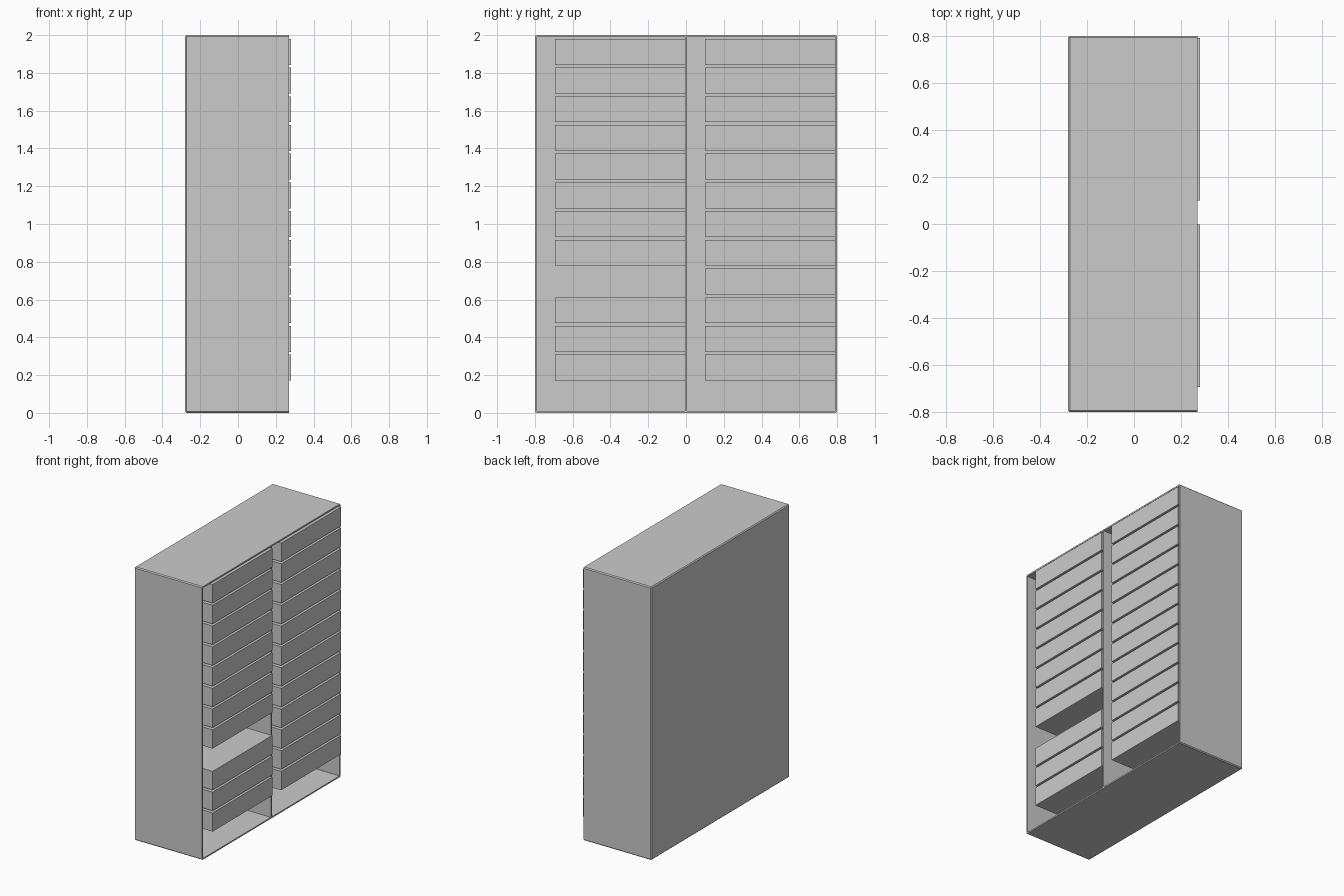
import bpy, bmesh

cube = bpy.data.objects.get("Cube")
if cube:
    bpy.data.objects.remove(cube, do_unlink=True)

grey = bpy.data.materials.new("plain grey")
grey.use_nodes = True
colour = (0.6, 0.6, 0.6, 1)
grey.diffuse_color = colour
grey.node_tree.nodes["Principled BSDF"].inputs["Base Color"].default_value = colour

BACK, RIM, DRAWER_FRONT = -0.28, 0.27, 0.28
HALF_WIDTH, HEIGHT, WALL = 0.8, 2.0, 0.01


def box(name, low, high):
    """Box between two opposite corners."""
    bm = bmesh.new()
    bmesh.ops.create_cube(bm, size=1)
    for v in bm.verts:
        v.co = [a + (b - a) * (c + 0.5) for a, b, c in zip(low, high, v.co)]
    mesh = bpy.data.meshes.new(name)
    bm.to_mesh(mesh)
    bm.free()
    mesh.materials.append(grey)
    obj = bpy.data.objects.new(name, mesh)
    bpy.context.collection.objects.link(obj)
    return obj


# Cabinet shell: chamfered box, open on the drawer side, with thin walls
shell = box("cabinet_shell", (BACK, -HALF_WIDTH, 0), (RIM, HALF_WIDTH, HEIGHT))
bm = bmesh.new()
bm.from_mesh(shell.data)
opening = max(bm.faces, key=lambda f: f.calc_center_median().x)
bmesh.ops.delete(bm, geom=[opening], context='FACES_ONLY')
edges = [e for e in bm.edges if len(e.link_faces) == 2]
bmesh.ops.bevel(bm, geom=edges, offset=0.007, segments=1, affect='EDGES')
bm.to_mesh(shell.data)
bm.free()
walls = shell.modifiers.new("walls", 'SOLIDIFY')
walls.thickness = WALL
walls.offset = -1
walls.use_even_offset = True

# Upright between the two drawer columns
box("centre_divider", (BACK + WALL, -0.005, WALL), (RIM, 0.005, HEIGHT - WALL))

# Drawers, counted from the top; one is missing in the front column
ROWS, PITCH, TOP, TALL, WIDE = 12, 0.152, 1.98, 0.137, 0.69
MISSING = ("front", 8)
for column, y in (("front", -0.693), ("rear", 0.101)):
    for row in range(ROWS):
        if (column, row) == MISSING:
            continue
        top = TOP - row * PITCH
        box(f"{column}_drawer_{row + 1}", (BACK + 0.015, y, top - TALL),
            (DRAWER_FRONT, y + WIDE, top))
